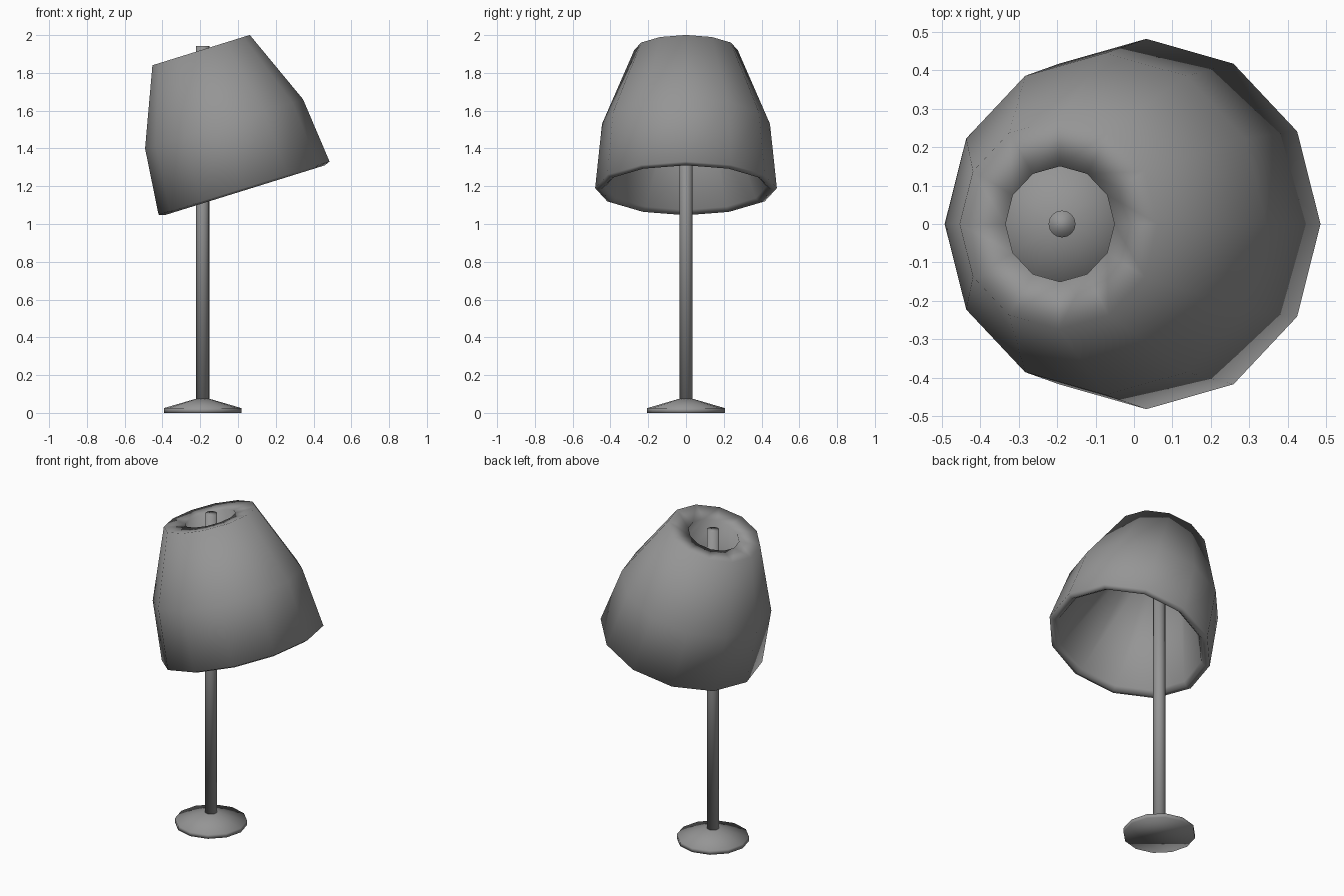
import bpy
import bmesh
from math import cos, sin, pi, atan2
from mathutils import Matrix

if "Cube" in bpy.data.objects:
    bpy.data.objects.remove(bpy.data.objects["Cube"], do_unlink=True)

# One plain grey for the whole lamp
grey = bpy.data.materials.new("plain_grey")
grey.use_nodes = True
COLOUR = (0.3, 0.3, 0.3, 1.0)
grey.diffuse_color = COLOUR
grey.node_tree.nodes["Principled BSDF"].inputs["Base Color"].default_value = COLOUR


def lathe(name, profile, sides, matrix, loop=False):
    """Turn (radius, height) points around z, as a closed solid or a hollow ring."""
    bm = bmesh.new()
    rings = [[bm.verts.new((r * cos(2 * pi * i / sides), r * sin(2 * pi * i / sides), z))
              for i in range(sides)] for r, z in profile]
    pairs = list(zip(rings, rings[1:]))
    if loop:
        pairs.append((rings[-1], rings[0]))
    else:
        bm.faces.new(rings[0])
        bm.faces.new(rings[-1])
    for low, high in pairs:
        for i in range(sides):
            j = (i + 1) % sides
            bm.faces.new((low[i], low[j], high[j], high[i]))
    bmesh.ops.recalc_face_normals(bm, faces=bm.faces[:])
    for face in bm.faces:
        face.smooth = True
    mesh = bpy.data.meshes.new(name)
    bm.to_mesh(mesh)
    bm.free()
    mesh.materials.append(grey)
    obj = bpy.data.objects.new(name, mesh)
    obj.matrix_world = matrix
    bpy.context.collection.objects.link(obj)


STAND = Matrix.Translation((-0.187, 0, 0))

# Round foot with a shallow cone on top
lathe("foot", [(0.206, 0), (0.206, 0.025), (0.035, 0.075)], 12, STAND)

# Upright pole
lathe("pole", [(0.035, 0.06), (0.035, 1.943)], 16, STAND)

# Tilted hollow shade: outer wall, top opening, then a straight conical inside and a rounded lip
tilt = (Matrix.Translation((0.032, 0, 1.19)) @ Matrix.Rotation(-atan2(0.28, 0.9), 4, "Y")
        @ Matrix.Diagonal((1, 1.015, 1, 1)))
shade_profile = [
    (0.474, 0.0), (0.438, 0.356), (0.27, 0.765),
    (0.148, 0.755), (0.42, 0.01), (0.445, -0.012),
]
lathe("shade", shade_profile, 12, tilt, loop=True)
